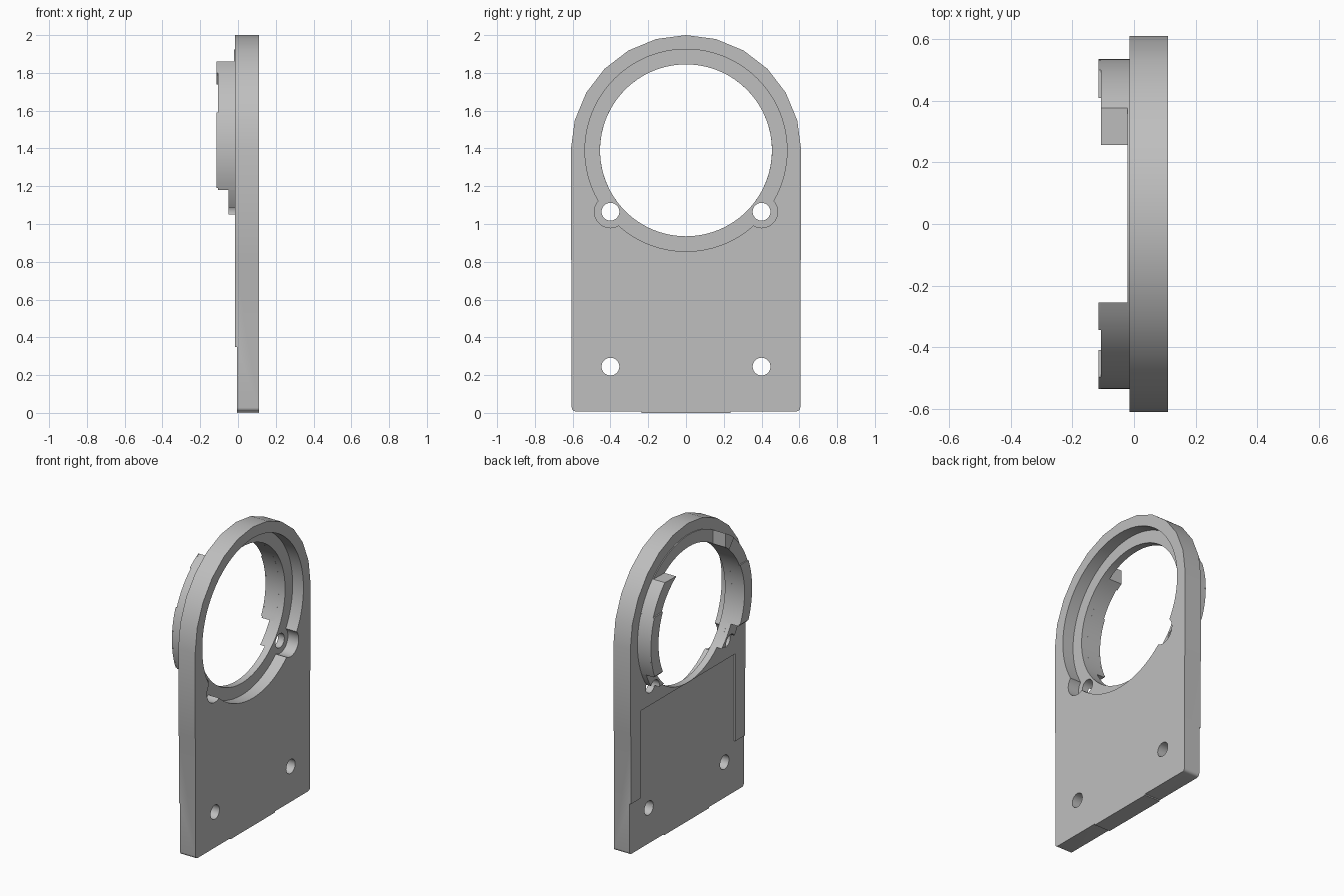
import bpy, bmesh
from math import sin, cos, pi, radians

cube = bpy.data.objects.get("Cube")
if cube:
    bpy.data.objects.remove(cube, do_unlink=True)

CZ = 1.39               # height of the ring centre
R_IN, R_OUT = 0.455, 0.535
BACK, FRONT = -0.015, 0.11

grey = bpy.data.materials.new("plain grey")
grey.use_nodes = True
colour = (0.52, 0.52, 0.52, 1)
grey.diffuse_color = colour
grey.node_tree.nodes["Principled BSDF"].inputs["Base Color"].default_value = colour


def arc(y, z, r, a0, a1, n):
    """Points on an arc in the side plane, angles in degrees from +y."""
    return [(y + r * cos(radians(a0 + (a1 - a0) * i / n)),
             z + r * sin(radians(a0 + (a1 - a0) * i / n))) for i in range(n + 1)]


def prism(name, outline, x0, x1):
    """Extrude a (y, z) outline between two x positions."""
    bm = bmesh.new()
    face = bm.faces.new([bm.verts.new((x0, y, z)) for y, z in outline])
    ext = bmesh.ops.extrude_face_region(bm, geom=[face])
    moved = [v for v in ext["geom"] if isinstance(v, bmesh.types.BMVert)]
    bmesh.ops.translate(bm, verts=moved, vec=(x1 - x0, 0, 0))
    bmesh.ops.recalc_face_normals(bm, faces=bm.faces)
    mesh = bpy.data.meshes.new(name)
    bm.to_mesh(mesh)
    bm.free()
    ob = bpy.data.objects.new(name, mesh)
    bpy.context.collection.objects.link(ob)
    mesh.materials.append(grey)
    return ob


def disc(y, z, r, x0, x1, n=48):
    return prism("cutter", arc(y, z, r, 0, 360, n)[:-1], x0, x1)


def box(y, z0, z1, x0, x1):
    return prism("cutter", [(-y, z0), (y, z0), (y, z1), (-y, z1)], x0, x1)


def select(ob):
    bpy.ops.object.select_all(action='DESELECT')
    ob.select_set(True)
    bpy.context.view_layer.objects.active = ob


def cut(ob, cutter):
    cutter.hide_render = True
    select(ob)
    mod = ob.modifiers.new("cut", 'BOOLEAN')
    mod.operation, mod.solver, mod.object = 'DIFFERENCE', 'EXACT', cutter
    bpy.ops.object.modifier_apply(modifier=mod.name)
    bpy.data.objects.remove(cutter, do_unlink=True)


def band(name, outer, inner, x0, x1, side=1):
    """Ring sector whose ends may be slanted: separate outer and inner angles."""
    n = max(6, int((outer[1] - outer[0]) / 4))
    pts = arc(0, CZ, R_OUT, *outer, n) + arc(0, CZ, R_IN, *inner, n)[::-1]
    return prism(name, [(side * y, z) for y, z in pts], x0, x1)


# Plate: faceted arch above, rounded corners and a slim foot below
half = [(0.235, 0), (0.235, 0.008)] + arc(0.585, 0.028, 0.02, -90, 0, 4)
half += [(0.605, 0.8), (0.61, 0.82)] + arc(0, CZ, 0.61, 0, 90, 6)
plate = prism("mounting_plate", half + [(-y, z) for y, z in half[-2::-1]], BACK, FRONT)

# Shallow recess in the back face
cut(plate, box(0.5, -0.1, 0.935, -0.1, -0.005))
cut(plate, box(1, -0.1, 0.35, -0.1, -0.005))

# Main opening, counterbore and screw holes
cut(plate, disc(0, CZ, R_OUT, 0.03, 0.3, 96))
cut(plate, disc(0, CZ, R_IN, -0.3, 0.3, 96))
for s in (-1, 1):
    cut(plate, disc(s * 0.4, 1.065, 0.085, 0.03, 0.3))
    cut(plate, disc(s * 0.4, 1.065, 0.047, -0.3, 0.3))
    cut(plate, disc(s * 0.4, 0.245, 0.047, -0.3, 0.3))
parts = [plate]

# Thin raised rim around the opening
rim = band("raised_rim", (-39, 219), (-46, 226), -0.021, BACK)
parts.append(rim)

# Low bosses by the upper screw holes
for s, side in ((1, "left"), (-1, "right")):
    boss = band("screw_boss_" + side, (-39.5, -23), (-48, -27.5), -0.05, BACK, s)
    parts.append(boss)
    for ob in (rim, boss):
        cut(ob, disc(s * 0.4, 1.065, 0.047, -0.3, 0.3))

# Tall curved lugs with raised end pads
parts += [
    band("back_lug", (-23, 45.3), (-27.5, 55.8), -0.107, BACK, 1),
    band("back_lug_pad", (-22, 21), (-26, 26), -0.115, -0.107, 1),
    band("front_lug", (-23, 61.5), (-27.5, 55.9), -0.107, BACK, -1),
    band("front_lug_lower_pad", (-22, 22), (-26, 26), -0.115, -0.107, -1),
    band("front_lug_upper_pad", (50, 61.5), (50, 55.9), -0.115, -0.107, -1),
]

for ob in parts:
    select(ob)
    bpy.ops.object.shade_smooth_by_angle(angle=radians(25))
